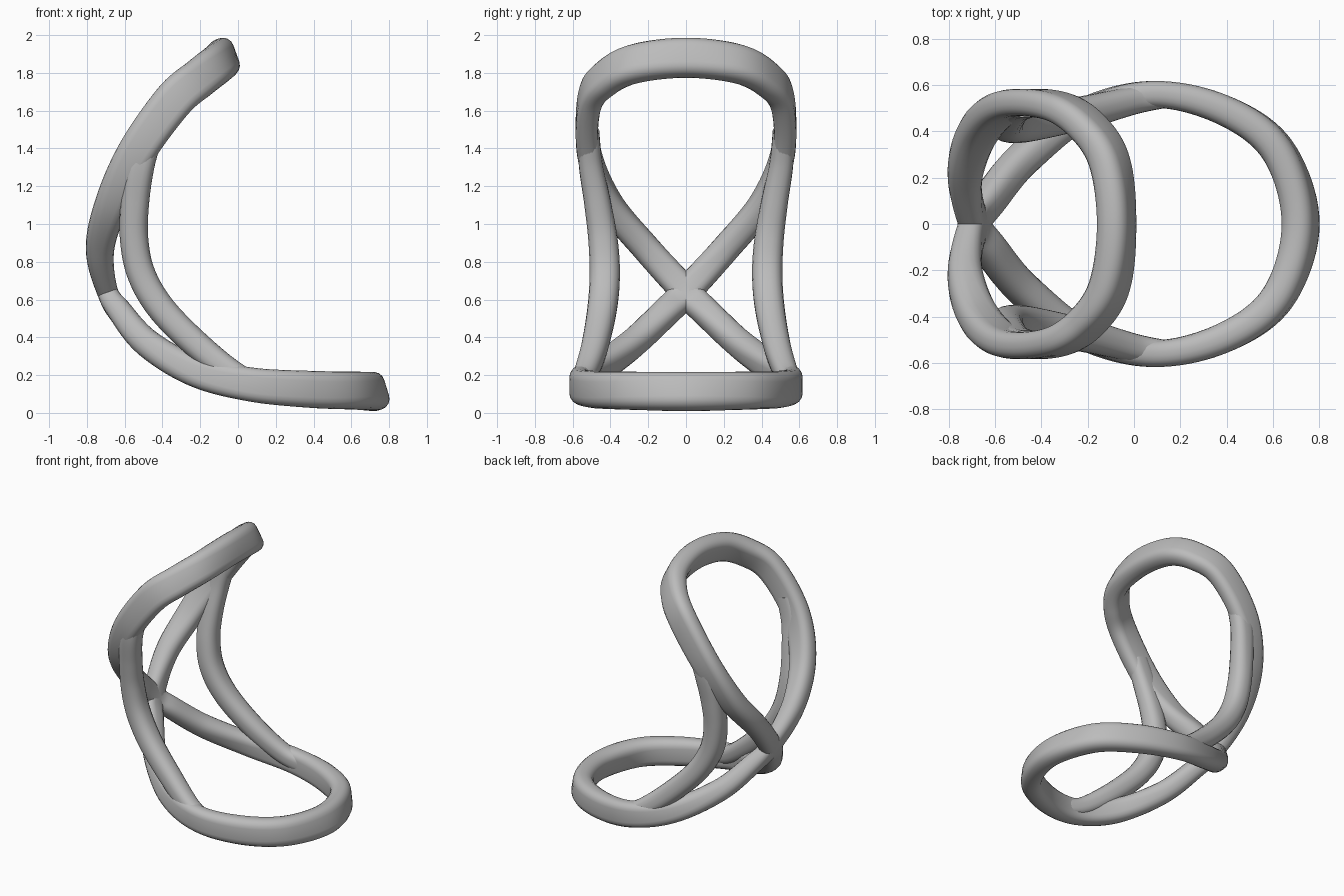
import bpy
import bmesh
from math import cos, sin, pi, radians
from mathutils import Vector

cube = bpy.data.objects.get("Cube")
if cube:
    bpy.data.objects.remove(cube)

grey = bpy.data.materials.new("satin grey")
grey.use_nodes = True
colour = (0.5, 0.5, 0.5, 1)
grey.diffuse_color = colour
grey.node_tree.nodes["Principled BSDF"].inputs["Base Color"].default_value = colour


def spline(keys, steps, closed):
    """Catmull-Rom through rows of x, y, z, thickness, width, tilt."""
    n = len(keys)
    pick = (lambda i: keys[i % n]) if closed else (lambda i: keys[min(max(i, 0), n - 1)])
    rows = []
    for i in range(n if closed else n - 1):
        for s in range(steps):
            t = s / steps
            rows.append([0.5 * (2 * b + (c - a) * t + (2 * a - 5 * b + 4 * c - d) * t ** 2
                                + (3 * b - a - 3 * c + d) * t ** 3)
                         for a, b, c, d in zip(*(pick(i + k) for k in (-1, 0, 1, 2)))])
    if not closed:
        rows.append(list(keys[-1]))
    return rows


def section(width, thick, corner=5):
    """Rounded rectangle, counter-clockwise."""
    r = 0.42 * min(width, thick)
    points = []
    for q, (sx, sy) in enumerate([(1, 1), (-1, 1), (-1, -1), (1, -1)]):
        for k in range(corner):
            a = (q + k / (corner - 1)) * pi / 2
            points.append((sx * (width / 2 - r) + r * cos(a), sy * (thick / 2 - r) + r * sin(a)))
    return points


def sweep(name, keys, steps=10, closed=False):
    rows = spline(keys, steps, closed)
    n = len(rows)
    bm = bmesh.new()
    rings = []
    for i, (x, y, z, thick, width, tilt) in enumerate(rows):
        before = rows[(i - 1) % n] if closed else rows[max(i - 1, 0)]
        after = rows[(i + 1) % n] if closed else rows[min(i + 1, n - 1)]
        along = (Vector(after[:3]) - Vector(before[:3])).normalized()
        normal = Vector((cos(radians(tilt)), 0, sin(radians(tilt))))
        normal = (normal - along * normal.dot(along)).normalized()
        side = normal.cross(along)
        rings.append([bm.verts.new(Vector((x, y, z)) + side * u + normal * v)
                      for u, v in section(width, thick)])
    m = len(rings[0])
    for i in range(n if closed else n - 1):
        a, b = rings[i], rings[(i + 1) % n]
        for k in range(m):
            bm.faces.new((a[k], a[(k + 1) % m], b[(k + 1) % m], b[k]))
    if not closed:
        bm.faces.new(rings[0])
        bm.faces.new(rings[-1])
    bmesh.ops.recalc_face_normals(bm, faces=bm.faces)
    mesh = bpy.data.meshes.new(name)
    bm.to_mesh(mesh)
    bm.free()
    mesh.materials.append(grey)
    obj = bpy.data.objects.new(name, mesh)
    bpy.context.collection.objects.link(obj)
    bpy.ops.object.select_all(action="DESELECT")
    obj.select_set(True)
    bpy.context.view_layer.objects.active = obj
    bpy.ops.object.shade_smooth_by_angle(angle=radians(40))
    return obj


def mirrored(row):
    return (row[0], -row[1]) + tuple(row[2:])


# Figure-eight band: half of it, from the top, through the crossing, to the base tip
half = [
    (-.075, 0, 1.88, .21, .14, -70),
    (-.105, .265, 1.85, .21, .14, -62),
    (-.2, .42, 1.775, .21, .13, -54),
    (-.34, .51, 1.655, .21, .12, -48),
    (-.535, .515, 1.385, .20, .12, -35),
    (-.665, .41, 1.115, .18, .14, -21),
    (-.73, .21, .87, .15, .15, -6),
    (-.69, 0, .64, .11, .155, 18),
    (-.62, -.11, .53, .13, .15, 33),
    (-.475, -.285, .365, .15, .145, 49),
    (-.225, -.475, .22, .165, .125, 69),
    (.07, -.56, .15, .18, .115, 84),
    (.38, -.495, .125, .195, .13, 90),
    (.62, -.32, .118, .20, .14, 98),
    (.72, 0, .113, .205, .14, 107),
]
sweep("figure_eight_band", half + [mirrored(r) for r in half[-2:0:-1]], closed=True)

# Side struts joining the upper loop to the lower loop
strut = [
    (-.46, .515, 1.49, .14, .11, -35),
    (-.515, .505, 1.32, .15, .125, -20),
    (-.545, .47, 1.12, .15, .14, -8),
    (-.55, .44, .92, .15, .155, 3),
    (-.51, .43, .73, .15, .16, 18),
    (-.40, .445, .545, .15, .155, 38),
    (-.2, .485, .345, .145, .14, 52),
    (0, .535, .195, .13, .12, 64),
    (.15, .555, .145, .12, .1, 75),
]
sweep("left_strut", strut)
sweep("right_strut", [mirrored(r) for r in strut])
